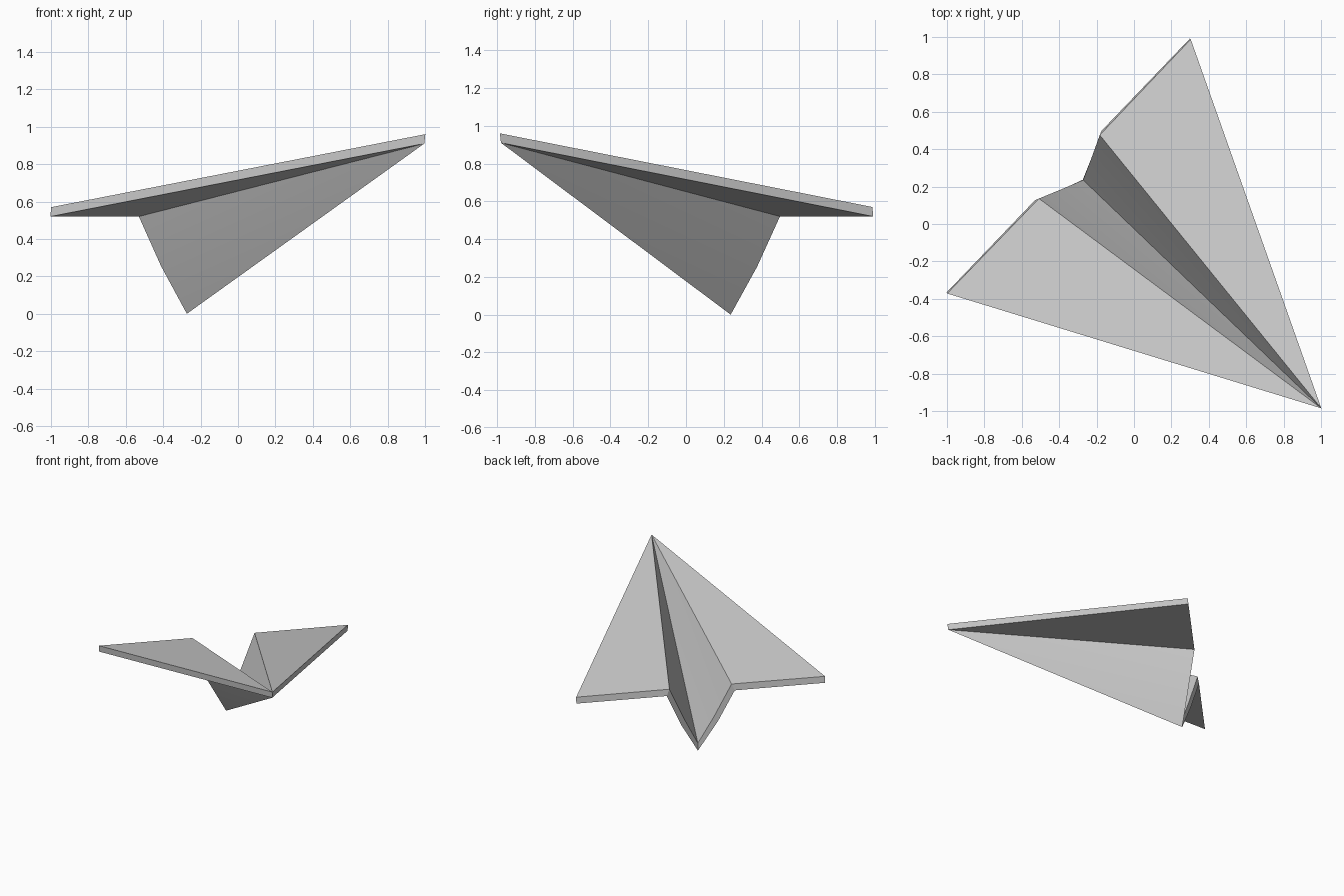
import bpy, bmesh, math
from mathutils import Vector

if "Cube" in bpy.data.objects:
    bpy.data.objects.remove(bpy.data.objects["Cube"])

# Local axes: forward runs along the keel, side runs along the wing span
ORIGIN = Vector((-0.35, 0.31, 0))
FORWARD = Vector((0.722, -0.692, 0))
SIDE = Vector((0.692, 0.722, 0))
UP = Vector((0, 0, 1))


def place(u, v, z):
    return ORIGIN + FORWARD * u + SIDE * v + UP * z


def profile(half):
    """Mirror a half tail profile (tip to keel) to the full span."""
    return half + [(u, -v, z) for u, v, z in reversed(half[:-1])]


# Tail-edge profiles (forward, side, height): wing tip, fold, bowed wall, keel
under = profile([(-0.003, 0.941, 0.52), (-0.003, 0.257, 0.52),
                 (0.05, 0.141, 0.255), (0.106, 0, 0)])
over = profile([(0.003, 0.941, 0.57), (0.006, 0.235, 0.57),
                (0.06, 0.113, 0.29), (0.108, 0, 0.06)])

bm = bmesh.new()
low = [bm.verts.new(place(*p)) for p in under]
high = [bm.verts.new(place(*p)) for p in over]
nose_low = bm.verts.new(place(1.864, 0, 0.91))
nose_high = bm.verts.new(place(1.872, 0, 0.96))

# Folded sheet: panels fanning to the nose, and the tail rim
for i in range(len(low) - 1):
    bm.faces.new((low[i], low[i + 1], nose_low))
    bm.faces.new((high[i + 1], high[i], nose_high))
    bm.faces.new((low[i + 1], low[i], high[i], high[i + 1]))

# Leading-edge rims
bm.faces.new((low[0], nose_low, nose_high, high[0]))
bm.faces.new((nose_low, low[-1], high[-1], nose_high))
bmesh.ops.recalc_face_normals(bm, faces=bm.faces[:])

mesh = bpy.data.meshes.new("paper_plane")
bm.to_mesh(mesh)
bm.free()
plane = bpy.data.objects.new("paper_plane", mesh)
bpy.context.collection.objects.link(plane)

# Soften only the slight bow of the walls
bpy.context.view_layer.objects.active = plane
plane.select_set(True)
bpy.ops.object.shade_smooth_by_angle(angle=math.radians(20))
